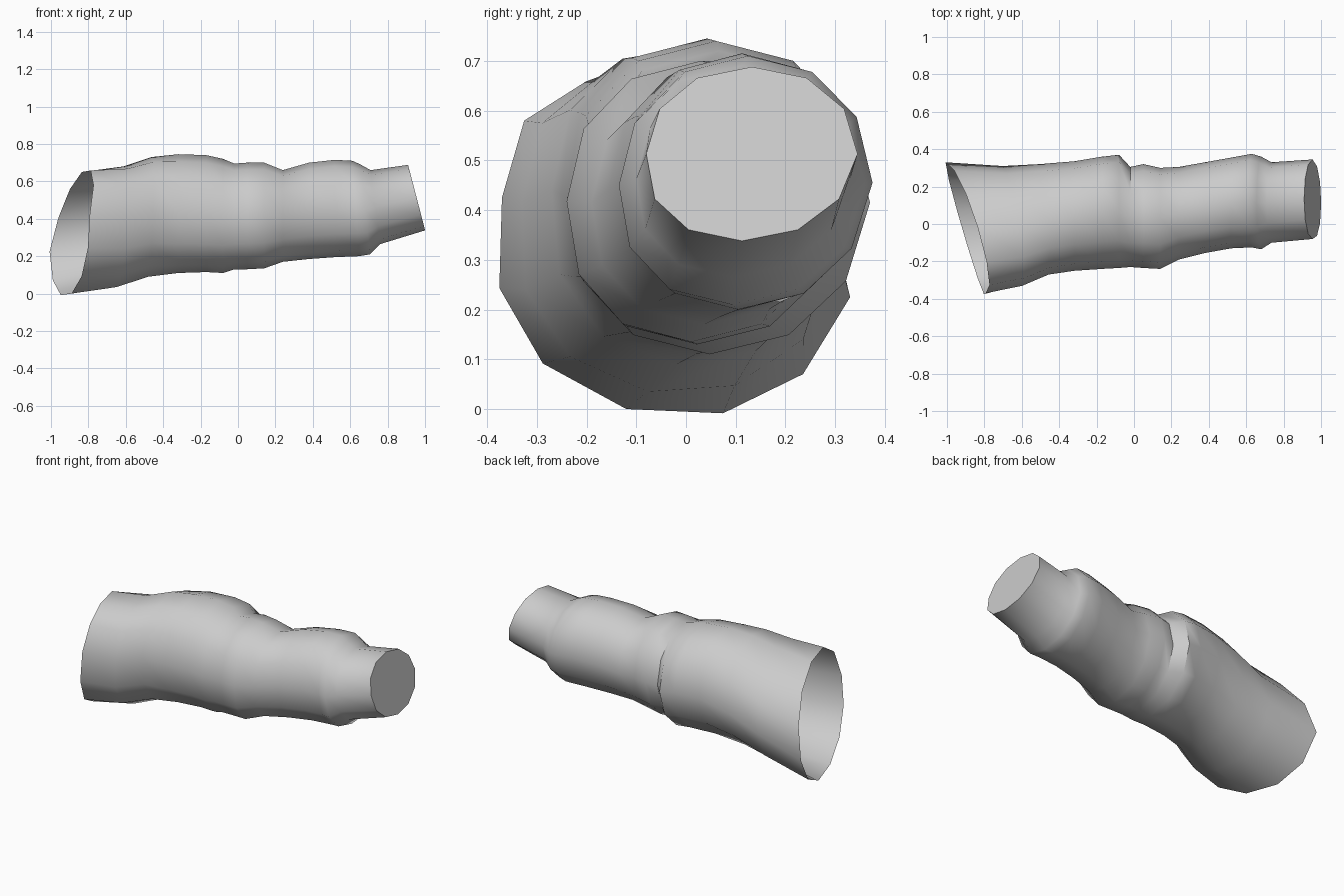
import bpy, bmesh
from math import sin, cos, tau, radians

if "Cube" in bpy.data.objects:
    bpy.data.objects.remove(bpy.data.objects["Cube"], do_unlink=True)

SIDES = 12

# Cloth material
cloth = bpy.data.materials.new("plain grey")
cloth.use_nodes = True
grey = (0.6, 0.6, 0.6, 1)
cloth.diffuse_color = grey
cloth.node_tree.nodes["Principled BSDF"].inputs["Base Color"].default_value = grey

# Sleeve rings: x, then the y range and the z range of each cross-section
RINGS = [
    (-.9, -.37, .33, 0, .65),
    (-.65, -.33, .31, .035, .68),
    (-.48, -.27, .32, .09, .73),
    (-.32, -.25, .335, .11, .745),
    (-.17, -.24, .36, .115, .74),
    (-.08, -.235, .37, .11, .72),
    (-.02, -.23, .305, .13, .695),
    (.05, -.235, .32, .13, .7),
    (.14, -.24, .3, .135, .7),
    (.24, -.19, .305, .17, .66),
    (.38, -.155, .33, .185, .7),
    (.52, -.13, .355, .195, .715),
    (.63, -.125, .375, .2, .71),
    (.68, -.135, .36, .21, .69),
    (.735, -.1, .33, .265, .66),
    (.955, -.08, .345, .338, .688),
]


def fade(x, full, none):
    """Goes from 1 at full to 0 at none."""
    return min(1, max(0, (none - x) / (none - full)))


def soft(v):
    """Fills out a circle very slightly."""
    return abs(v) ** .95 * (1 if v > 0 else -1)


def ring_points(x, y0, y1, z0, z1):
    cuff = fade(x, -.9, -.3)       # slanted open end
    tip = fade(x, .955, .5)        # slanted closed end
    cy, cz = (y0 + y1) / 2, (z0 + z1) / 2
    for i in range(SIDES):
        a = tau * i / SIDES
        low = max(0, -sin(a))
        # the underside sags to the front, and the open end is twisted
        dy = (y1 - y0) / 2 * soft(cos(a)) - (.02 + .08 * cuff) * low
        dz = (z1 - z0) / 2 * soft(sin(a)) - .1 * cuff * cos(a)
        slant = cuff * (.2 * dz - .25 * dy + .05 * low) - .26 * tip * dz
        yield (x + slant, cy + dy, cz + dz)


# Sleeve: rings joined into a tube, open at one end
bm = bmesh.new()
loops = [[bm.verts.new(p) for p in ring_points(*r)] for r in RINGS]
for a, b in zip(loops, loops[1:]):
    for i in range(SIDES):
        j = (i + 1) % SIDES
        bm.faces.new((a[i], a[j], b[j], b[i]))

# Flat closed end
bm.faces.new(loops[-1])
bmesh.ops.recalc_face_normals(bm, faces=bm.faces)
mesh = bpy.data.meshes.new("sleeve")
bm.to_mesh(mesh)
bm.free()
mesh.materials.append(cloth)
sleeve = bpy.data.objects.new("sleeve", mesh)
bpy.context.collection.objects.link(sleeve)

# Smooth cloth with a crisp edge around the closed end
bpy.context.view_layer.objects.active = sleeve
sleeve.select_set(True)
bpy.ops.object.shade_smooth_by_angle(angle=radians(50))
